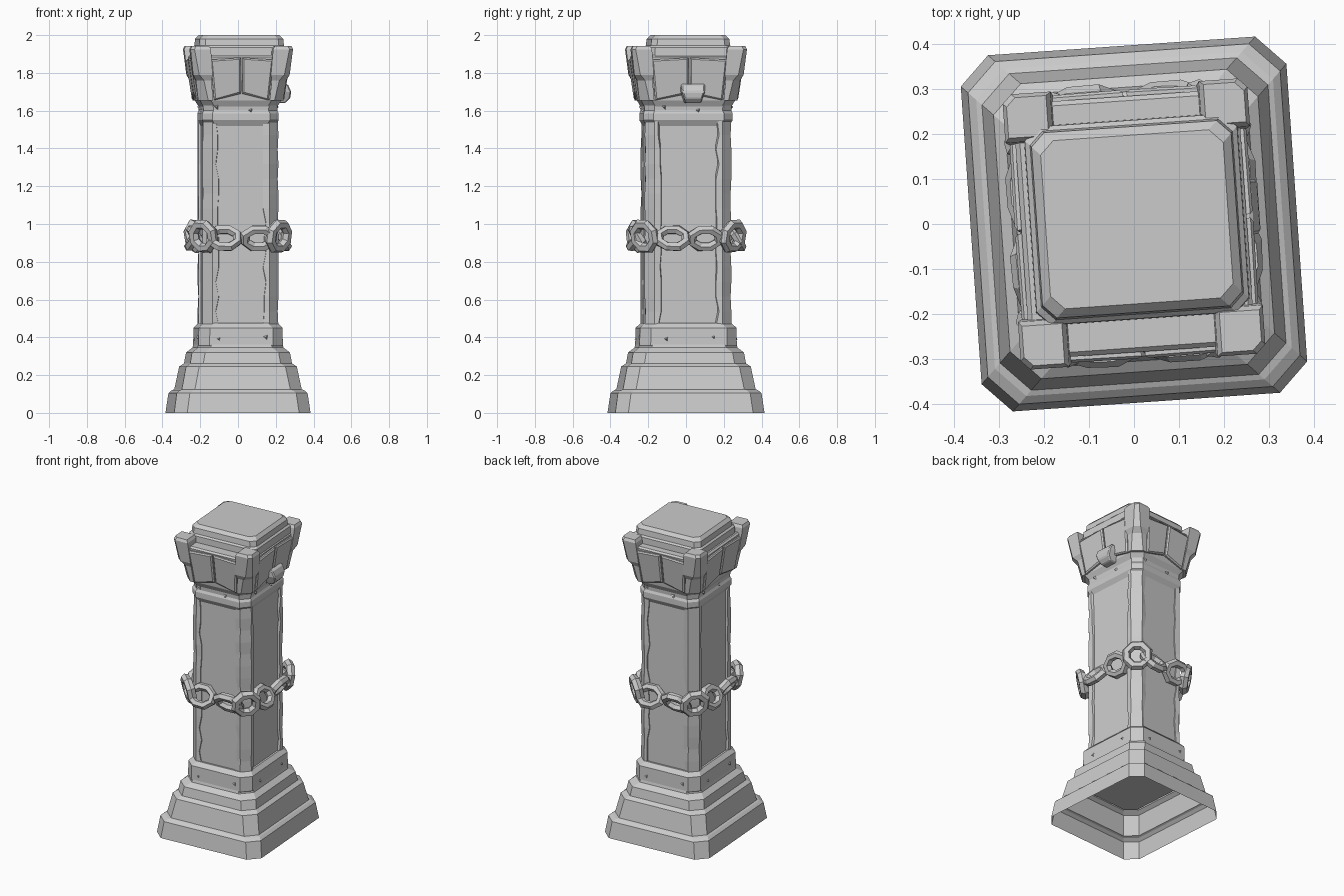
import bpy, bmesh, math, random
from mathutils import Matrix, Vector

random.seed(4)
old = bpy.data.objects.get("Cube")
if old:
    bpy.data.objects.remove(old, do_unlink=True)

stone = bpy.data.materials.new("grey stone")
stone.use_nodes = True
GREY = (0.6, 0.6, 0.6, 1)
stone.diffuse_color = GREY
stone.node_tree.nodes["Principled BSDF"].inputs["Base Color"].default_value = GREY

TURN = Matrix.Rotation(math.radians(4), 4, 'Z')   # the pillar stands slightly turned
DEEP = 0.034                                      # extra half depth in y


def finish(name, bm, bevel=0.0):
    bmesh.ops.recalc_face_normals(bm, faces=bm.faces)
    bm.transform(TURN)
    me = bpy.data.meshes.new(name)
    bm.to_mesh(me)
    bm.free()
    me.materials.append(stone)
    ob = bpy.data.objects.new(name, me)
    bpy.context.collection.objects.link(ob)
    if bevel:
        mod = ob.modifiers.new("worn edges", 'BEVEL')
        mod.width = bevel
        mod.segments = 1
    return ob


def skin(bm, rings, bottom=True, top=True):
    """Bridge closed rings of points; returns the side faces level by level."""
    rows = [[bm.verts.new(p) for p in r] for r in rings]
    n = len(rows[0])
    levels = [[bm.faces.new((a[i], a[(i + 1) % n], b[(i + 1) % n], b[i])) for i in range(n)]
              for a, b in zip(rows, rows[1:])]
    if bottom:
        bm.faces.new(rows[0][::-1])
    if top:
        bm.faces.new(rows[-1])
    return levels


def octagon(z, hx, hy, c):
    return [(hx - c, -hy, z), (hx, c - hy, z), (hx, hy - c, z), (hx - c, hy, z),
            (c - hx, hy, z), (-hx, hy - c, z), (-hx, c - hy, z), (c - hx, -hy, z)]


def tiers(name, rows, chamfer, bottom=True, top=True, panel=None):
    bm = bmesh.new()
    levels = skin(bm, [octagon(z, h, h + DEEP, chamfer) for z, h in rows], bottom, top)
    if panel is not None:     # sink a panel into the four broad faces of one tier
        bmesh.ops.inset_individual(bm, faces=levels[panel][1::2], thickness=0.022, depth=-0.008)
    return finish(name, bm)


# Stepped foot, open underneath
tiers("stepped_base", [(0, .362), (.105, .347), (.12, .33), (.125, .318), (.245, .294),
                       (.262, .27), (.32, .26), (.345, .228), (.37, .222)],
      .065, bottom=False, top=False, panel=3)
tiers("lower_collar", [(.34, .215), (.36, .224), (.45, .222), (.475, .198)], .055)
tiers("shaft_core", [(.2, .186), (1.72, .186)], .05)
tiers("upper_collar", [(1.52, .186), (1.55, .203), (1.585, .203), (1.6, .196), (1.65, .2)], .05)

# Corner posts with chipped inner edges
for sx in (-1, 1):
    for sy in (-1, 1):
        bm = bmesh.new()
        rings = []
        steps = 14
        for i in range(steps + 1):
            z = .46 + 1.09 * i / steps
            a, b = (random.choice((0, 0, .006, .016)) for _ in range(2))
            w = random.choice((0, 0, 0, .004))
            ring = [(.105, .15), (.118 + a, .225), (.152, .23 - w), (.202 - w, .18),
                    (.199, .146 + b), (.15, .135)]
            rings.append([(x * sx, y * sy, z) for x, y in ring])
        skin(bm, rings)
        finish("corner_post", bm)

# Flaring capital
tiers("capital", [(1.62, .196), (1.655, .216), (1.7, .222), (1.8, .238), (1.885, .25), (1.895, .24)], .055)


def side_point(k, along, out, z):
    """Point on side k (front, right, back, left), measured from the side's middle."""
    return Matrix.Rotation(k * math.pi / 2, 3, 'Z') @ Vector((along, -out, z))


def half(k):
    return 0.0 if k % 2 else DEEP


# Split arched face plates on the capital
for k in range(4):
    d = half(k)
    for s in (-1, 1):
        wide = .165 + DEEP - d
        outline = [(.004, 1.69), (wide - .02, 1.655), (wide, 1.87), (.004, 1.88)]
        rings = []
        for shrink, lift in ((0, -.03), (0, .008), (.008, .015)):
            ring = []
            for u, z in outline:
                u += shrink if u < .05 else -shrink
                z += shrink if z < 1.75 else -shrink
                flare = .217 + (z - 1.655) * .15
                ring.append(side_point(k, u * s, d + flare + lift, z))
            rings.append(ring)
        bm = bmesh.new()
        skin(bm, rings)
        finish("capital_plate", bm)

# Corner blocks of the capital
for sx in (-1, 1):
    for sy in (-1, 1):
        bm = bmesh.new()
        rings = []
        for z, inner, outer, c in ((1.655, .15, .226, .05), (1.76, .16, .24, .04), (1.79, .155, .256, .03),
                                   (1.925, .165, .272, .02), (1.942, .175, .264, .02)):
            ring = [(inner, inner), (outer, inner), (outer, outer - c), (outer - c, outer), (inner, outer)]
            rings.append([(x * sx, (y + DEEP) * sy, z) for x, y in ring])
        skin(bm, rings)
        finish("capital_corner", bm)

# Raised slab on top
bm = bmesh.new()
slab = [(1.87, .238, .222), (1.935, .236, .22), (1.945, .225, .21), (1.98, .222, .206), (2.0, .203, .187)]
skin(bm, [[(x + .007, y + .01, zz) for x, y, zz in octagon(z, hx, hy, .03)] for z, hx, hy in slab])
finish("top_slab", bm)

# Broken bracket below the capital on one side
bm = bmesh.new()
skin(bm, [[side_point(1, .02 + u * w, o, z) for u, o in ((-1, .2), (1, .2), (.85, out), (-.85, out))]
          for z, w, out in ((1.64, .045, .25), (1.665, .055, .275), (1.7, .07, .28), (1.74, .072, .262))])
finish("bracket", bm, .006)

# Chips along the base tiers and collars
for k in range(4):
    d = half(k)
    for u, z, o in ((-.12, .39, .222), (.13, .4, .222), (.05, 1.6, .198), (-.13, 1.62, .198)):
        bm = bmesh.new()
        r = random.uniform(.02, .03)
        tri = [side_point(k, u + r * a, d + o - .01, z + r * b) for a, b in ((-1, .3), (.7, 1), (.5, -1))]
        base = [bm.verts.new(p) for p in tri]
        tip = bm.verts.new(side_point(k, u, d + o + .009, z))
        for i in range(3):
            bm.faces.new((base[i], base[(i + 1) % 3], tip))
        finish("stone_chip", bm)


# Chain of chunky links around the shaft
def chain_link(centre, angle, twist, length, height, thick):
    """Low-poly oval link; angle turns it about z, twist rolls it along the chain."""
    bm = bmesh.new()
    rings = []
    for i in range(8):
        t = math.pi * (i + .5) / 4
        ring = []
        for j in range(6):
            p = math.tau * j / 6
            rad = thick * math.cos(p)
            ring.append(Vector(((length / 2 - thick + rad) * math.cos(t), thick * math.sin(p),
                                (height / 2 - thick + rad) * math.sin(t))) * random.uniform(.96, 1.04))
        rings.append(ring)
    skin(bm, rings + [rings[0]], False, False)
    bmesh.ops.remove_doubles(bm, verts=bm.verts, dist=.0005)
    bm.transform(Matrix.Translation(centre) @ Matrix.Rotation(angle, 4, 'Z') @ Matrix.Rotation(twist, 4, 'X'))
    finish("chain_link", bm)


for k in range(4):
    d = half(k)
    out = .2 + d + .026
    for s in (-1, 1):
        u = .092 if k % 2 == 0 else .088
        chain_link(side_point(k, u * s, out, .925), k * math.pi / 2, s * .55, .205, .165, .026)
    corner = side_point(k, .2 + DEEP - d, .2 + d, .935)
    chain_link(corner, (k + .5) * math.pi / 2, .2, .19, .19, .028)
